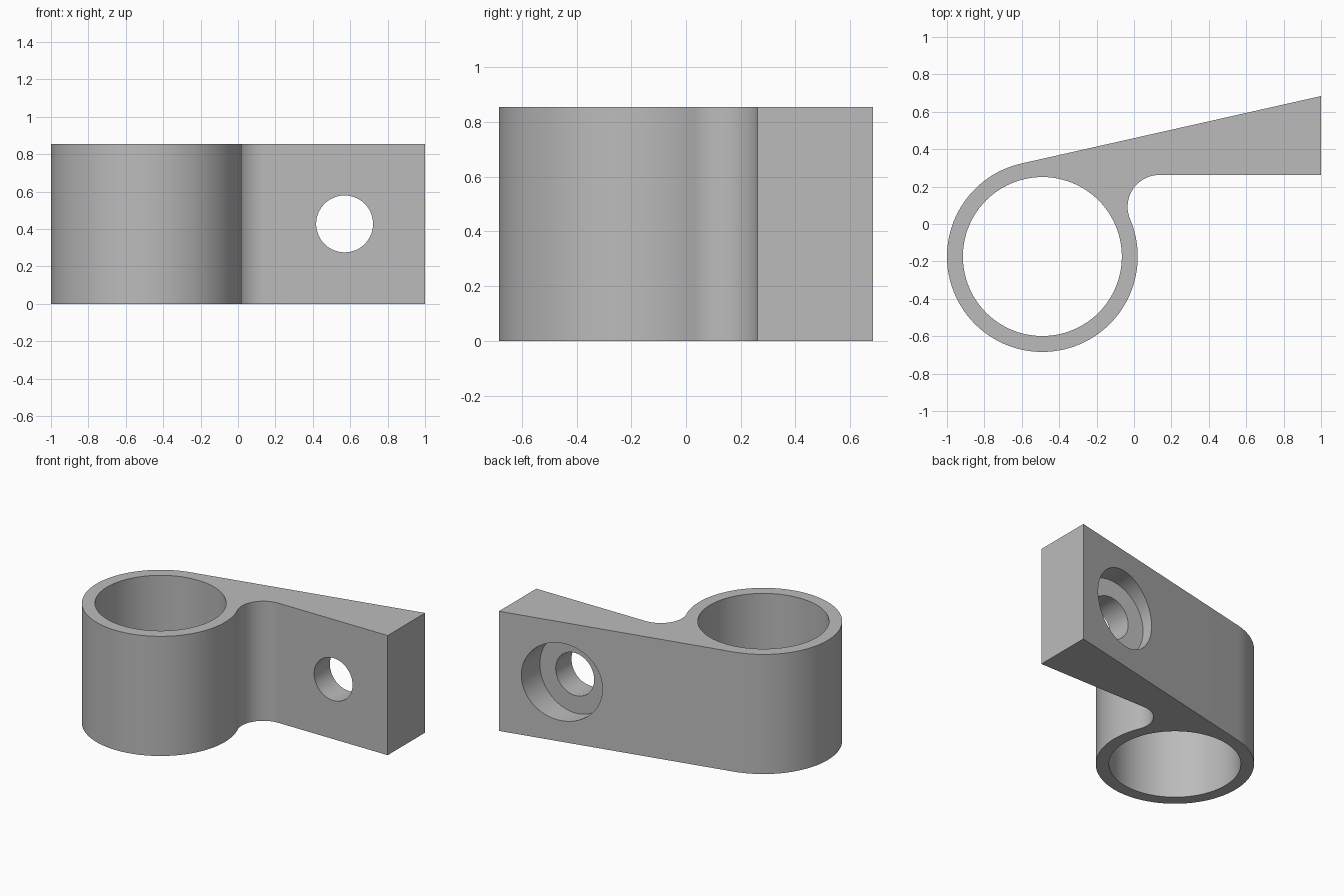
import bpy, bmesh
from math import sin, cos, atan2, acos, asin, hypot, sqrt, pi, radians
from mathutils import Matrix, Vector

if "Cube" in bpy.data.objects:
    bpy.data.objects.remove(bpy.data.objects["Cube"])

HEIGHT = 0.855
RING = Vector((-0.49, -0.174))
RING_R, BORE_R = 0.51, 0.425
ARM_END = Vector((1.0, 0.684))
ARM_FRONT = 0.262
FILLET_R = 0.17
HOLE_X, HOLE_R = 0.57, 0.152
SINK_R, SINK_FLOOR = 0.277, 0.44

# Single plain material
grey = bpy.data.materials.new("plain grey")
grey.use_nodes = True
colour = (0.5, 0.5, 0.5, 1)
grey.diffuse_color = colour
grey.node_tree.nodes["Principled BSDF"].inputs["Base Color"].default_value = colour


def arc(centre, radius, start, end, steps):
    angles = (start + (end - start) * i / steps for i in range(steps + 1))
    return [(centre.x + radius * cos(a), centre.y + radius * sin(a)) for a in angles]


def make_object(name, bm):
    bmesh.ops.recalc_face_normals(bm, faces=bm.faces)
    mesh = bpy.data.meshes.new(name)
    bm.to_mesh(mesh)
    bm.free()
    mesh.materials.append(grey)
    obj = bpy.data.objects.new(name, mesh)
    bpy.context.collection.objects.link(obj)
    return obj


def cylinder(name, radius, length, matrix):
    bm = bmesh.new()
    bmesh.ops.create_cone(bm, cap_ends=True, segments=96, radius1=radius,
                          radius2=radius, depth=length, matrix=matrix)
    return make_object(name, bm)


# Outline: ring, tangent sloping back, square end and inner fillet
to_end = ARM_END - RING
tangent = atan2(to_end.y, to_end.x) + acos(RING_R / to_end.length)
rise = ARM_FRONT - FILLET_R - RING.y
reach = RING_R + FILLET_R
fillet = RING + Vector((sqrt(reach ** 2 - rise ** 2), rise))
meet = asin(rise / reach)
outline = [(ARM_END.x, ARM_FRONT), tuple(ARM_END)]
outline += arc(RING, RING_R, tangent, meet + 2 * pi, 96)
outline += arc(fillet, FILLET_R, meet + pi, pi / 2, 32)[1:]

bm = bmesh.new()
face = bm.faces.new([bm.verts.new((x, y, 0)) for x, y in outline])
top = bmesh.ops.extrude_face_region(bm, geom=[face])["geom"]
bmesh.ops.translate(bm, vec=(0, 0, HEIGHT),
                    verts=[v for v in top if isinstance(v, bmesh.types.BMVert)])
clamp = make_object("clamp_bracket", bm)

# Ring bore, screw hole and counterbore
along_y = Matrix.Rotation(radians(90), 4, "X")
mid = HEIGHT / 2
cutters = [
    cylinder("ring_bore_cutter", BORE_R, 2, Matrix.Translation((RING.x, RING.y, mid))),
    cylinder("screw_hole_cutter", HOLE_R, 1,
             Matrix.Translation((HOLE_X, ARM_FRONT, mid)) @ along_y),
    cylinder("counterbore_cutter", SINK_R, 1,
             Matrix.Translation((HOLE_X, SINK_FLOOR + 0.5, mid)) @ along_y),
]
bpy.ops.object.select_all(action="DESELECT")
clamp.select_set(True)
bpy.context.view_layer.objects.active = clamp
for cutter in cutters:
    cutter.hide_render = True
    cut = clamp.modifiers.new(cutter.name, "BOOLEAN")
    cut.operation = "DIFFERENCE"
    cut.solver = "EXACT"
    cut.object = cutter
    bpy.ops.object.modifier_apply(modifier=cut.name)
    bpy.data.objects.remove(cutter)

bpy.ops.object.shade_smooth_by_angle(angle=radians(30))
